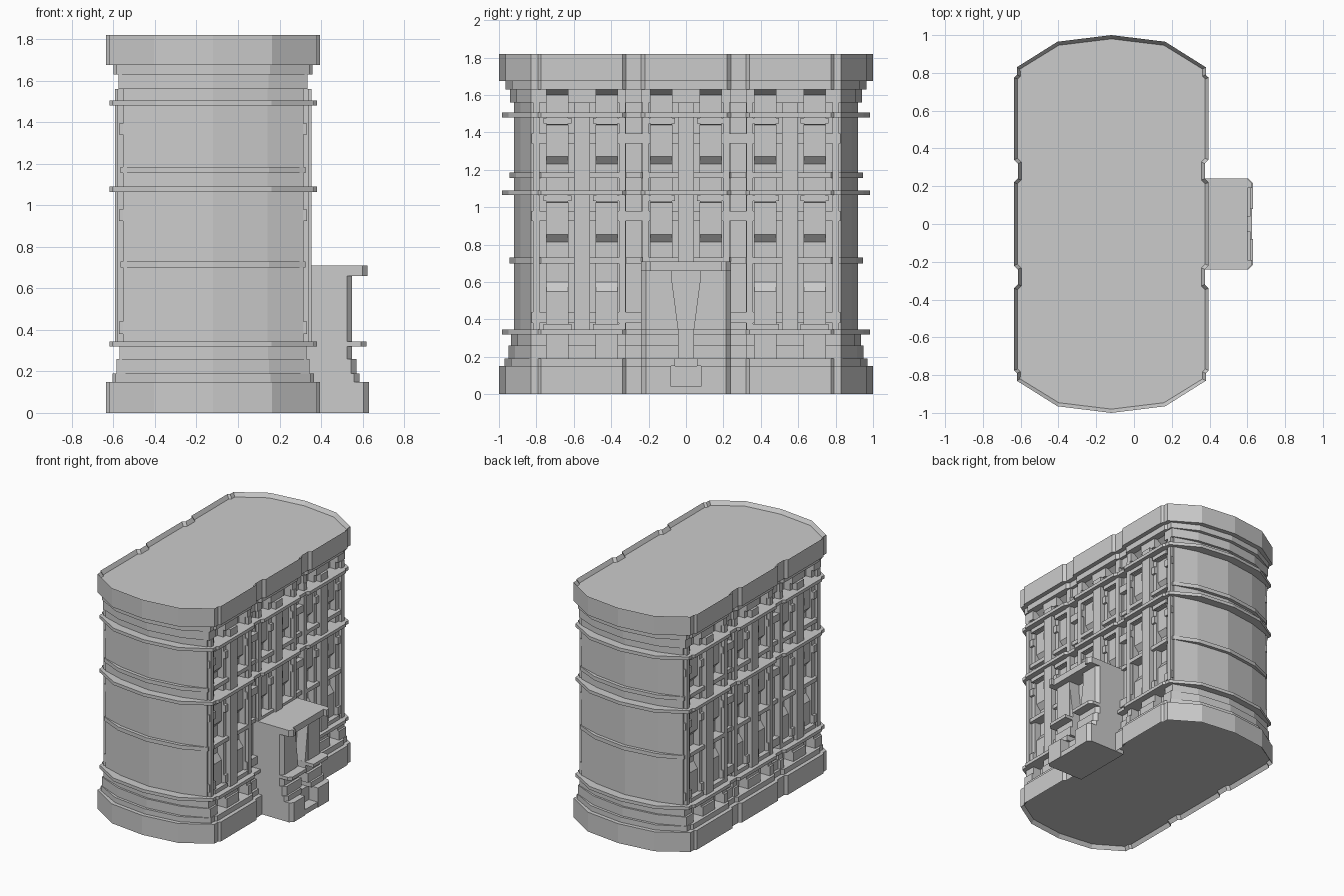
import bpy, bmesh
from mathutils import Vector

if "Cube" in bpy.data.objects:
    bpy.data.objects.remove(bpy.data.objects["Cube"])

CX = -0.12  # centre line of the tower


def extrude(bm, pts, vec):
    """Closed prism: polygon pts swept along vec."""
    a = [bm.verts.new(p) for p in pts]
    b = [bm.verts.new(Vector(p) + Vector(vec)) for p in pts]
    n = len(a)
    bm.faces.new(a)
    bm.faces.new(b[::-1])
    for i in range(n):
        bm.faces.new((a[i], b[i], b[(i + 1) % n], a[(i + 1) % n]))


def finish(bm, name):
    bmesh.ops.recalc_face_normals(bm, faces=bm.faces)
    me = bpy.data.meshes.new(name)
    bm.to_mesh(me)
    bm.free()
    ob = bpy.data.objects.new(name, me)
    bpy.context.collection.objects.link(ob)
    return ob


def prism(name, pts, z0, z1, rim=0):
    """Upright slab; rim=1 / -1 sinks the top / bottom face inside a thin edge."""
    bm = bmesh.new()
    extrude(bm, [(x, y, z0) for x, y in pts], (0, 0, z1 - z0))
    bmesh.ops.recalc_face_normals(bm, faces=bm.faces)
    if rim:
        f = [f for f in bm.faces if f.normal.z * rim > 0.9]
        bmesh.ops.inset_region(bm, faces=f, thickness=0.02)
        bmesh.ops.translate(bm, verts=f[0].verts, vec=(0, 0, -0.03 * rim))
    return finish(bm, name)


def plan(d, side):
    """Four-way symmetric tower plan, inset by d, with a given side profile."""
    q = [(0, 1 - d), (0.285 - 0.3 * d, 0.965 - d)] + side
    r = q + [(x, -y) for x, y in q[::-1]]
    return [(CX + x, y) for x, y in r + [(-x, y) for x, y in r[-2:0:-1]]]


def moulding(d):
    h = 0.515 - d
    return plan(d, [(h - .015, .83), (h - .015, .79), (h, .775), (h, .34),
                    (h - .02, .32), (h - .02, .24), (h, .22)])


def bayed(d, g=0.385):
    h = 0.515 - d
    return plan(d, [(h, .83), (h, .745), (g, .745), (g, .63), (h, .63), (h, .48),
                    (g, .48), (g, .365), (h, .365), (h, .32), (h - .02, .32),
                    (h - .02, .24), (h, .24), (h, .19), (g, .19), (g, .075), (h, .075)])


# plinth, wall core and parapet
prism("plinth", moulding(0), 0, 0.15, rim=-1)
prism("wall_core", bayed(0.08), 0.14, 1.69)
prism("parapet", moulding(0), 1.675, 1.82, rim=1)

# string courses and stepped tiers
for name, d, z0, z1 in [("foot_step", .03, .15, .19), ("sill_band", .015, .32, .345),
                        ("thin_band_low", .055, .70, .73), ("middle_band", .015, 1.065, 1.09),
                        ("thin_band_high", .055, 1.155, 1.185), ("upper_band", .015, 1.48, 1.505),
                        ("cornice_step", .035, 1.63, 1.675)]:
    prism(name, moulding(d), z0, z1)
for name, d, z0, z1 in [("base_tier_low", .05, .19, .26), ("base_tier_high", .065, .26, .32),
                        ("frieze", .06, 1.56, 1.63)]:
    prism(name, bayed(d), z0, z1)

# window bays: side profiles swept across each opening
upper = [(.37, 1.23), (.385, 1.23), (.42, 1.27), (.42, 1.44),
         (.45, 1.443), (.45, 1.48), (.37, 1.48)]
lower = [(.37, .345), (.42, .345), (.42, .55), (.385, .60), (.37, .60)]
head = [(.37, 1.60), (.385, 1.60), (.44, 1.64), (.37, 1.64)]
profiles = [upper, [(x, z - .415) for x, z in upper], lower, head]
BAYS = (-.6875, -.4225, -.1325, .1325, .4225, .6875)
bm = bmesh.new()
for s in (-1, 1):
    for y in BAYS:
        for p in profiles:
            extrude(bm, [(CX + s * x, y - .0575, z) for x, z in p], (0, .115, 0))
finish(bm, "window_panels")


def wall_boxes(name, items):
    """Boxes on both long walls: (y centre, width, half depth, z0, z1)."""
    bm = bmesh.new()
    for s in (-1, 1):
        for y, w, h, z0, z1 in items:
            extrude(bm, [(CX + s * .37, y - w / 2, z0), (CX + s * h, y - w / 2, z0),
                         (CX + s * h, y + w / 2, z0), (CX + s * .37, y + w / 2, z0)],
                    (0, 0, z1 - z0))
    return finish(bm, name)


# piers, capitals and window heads
piers = [(y, .085, .473, .345, 1.56) for y in (-.555, 0, .555)]
piers += [(s * y, .035, .46, .345, 1.56) for s in (-1, 1) for y in (.34, .215, .80)]
wall_boxes("piers", piers)
caps = []
for z0, z1 in ((.38, .44), (.925, .98), (1.34, 1.395)):
    caps += [(y, .15, .453, z0, z1) for y in (-.555, 0, .555)]
    caps += [(s * y, w, .453, z0, z1) for s in (-1, 1) for y, w in ((.2775, .175), (.785, .08))]
wall_boxes("pier_capitals", caps)
wall_boxes("window_heads", [(y, .15, .458, z, z + .03)
                            for y in BAYS for z in (.345, 1.033, 1.448)])


# entrance porch: stacked tiers with a notch in the front
def tier(name, f, z0, z1, w, n, c=.025):
    half = [(.30, .24), (f - c, .24), (f, .24 - c), (f, w), (n, w)]
    prism(name, half + [(x, -y) for x, y in half[::-1]], z0, z1)


for name, f, z0, z1, w, n in [("porch_floor", .63, 0, .04, .08, .625),
                              ("porch_base", .63, .04, .15, .08, .55),
                              ("porch_step_low", .585, .15, .19, .06, .50),
                              ("porch_step_mid", .57, .19, .26, .04, .48),
                              ("porch_step_high", .55, .26, .32, .04, .48),
                              ("porch_band", .618, .32, .345, .04, .48),
                              ("porch_wall", .55, .345, .66, .075, .46),
                              ("porch_roof", .625, .66, .71, .19, .60)]:
    tier(name, f, z0, z1, w, n)

# tapering jambs beside the porch doorway
bm = bmesh.new()
for s in (-1, 1):
    extrude(bm, [(.45, s * .08, .34), (.45, s * .04, .34), (.45, s * .08, .645)], (.095, 0, 0))
finish(bm, "porch_jambs")
